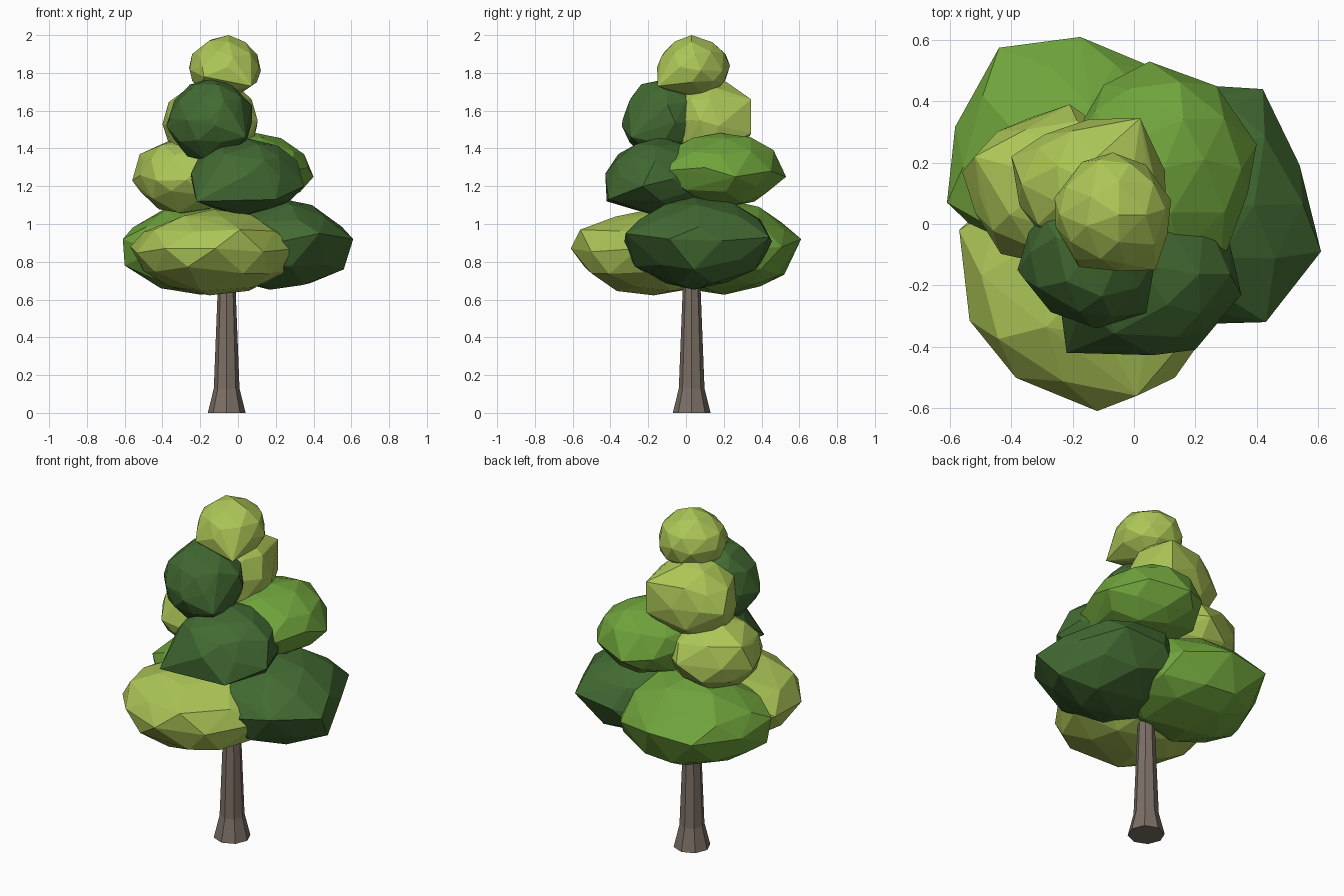
import bpy, bmesh, random
from math import cos, sin, pi
from mathutils import Vector

if "Cube" in bpy.data.objects:
    bpy.data.objects.remove(bpy.data.objects["Cube"])

random.seed(3)


def material(name, rgb):
    m = bpy.data.materials.new(name)
    m.diffuse_color = (*rgb, 1)
    m.use_nodes = True
    m.node_tree.nodes["Principled BSDF"].inputs["Base Color"].default_value = m.diffuse_color
    return m


BARK = material("bark", (0.20, 0.16, 0.13))
DARK = material("dark_leaf", (0.055, 0.145, 0.032))
GREEN = material("green_leaf", (0.16, 0.37, 0.045))
LIGHT = material("light_leaf", (0.41, 0.56, 0.095))


def finish(bm, name, mat):
    bmesh.ops.recalc_face_normals(bm, faces=bm.faces)
    me = bpy.data.meshes.new(name)
    bm.to_mesh(me)
    bm.free()
    me.materials.append(mat)
    bpy.context.collection.objects.link(bpy.data.objects.new(name, me))


def leaf_clump(name, mat, lo, hi, *corners):
    """Faceted boulder in the box lo..hi, with a few corners that stick out."""
    lo, hi = Vector(lo), Vector(hi)
    mid, half = (lo + hi) / 2, (hi - lo) / 2
    bm = bmesh.new()
    bmesh.ops.create_icosphere(bm, subdivisions=2, radius=1)
    points = []
    for v in bm.verts:
        wobble = Vector([random.uniform(-0.1, 0.1) for _ in range(3)])
        p = (v.co + wobble).normalized() * random.uniform(0.93, 1.0)
        p.z *= 1.02
        points.append(mid + Vector([a * b for a, b in zip(p, half)]))
    bm.free()
    # the convex hull keeps the facets large and clean
    bm = bmesh.new()
    for p in points + [Vector(c) for c in corners]:
        bm.verts.new(p)
    hull = bmesh.ops.convex_hull(bm, input=bm.verts[:])
    inner = {g for g in hull["geom_interior"] + hull["geom_unused"]
             if isinstance(g, bmesh.types.BMVert)}
    bmesh.ops.delete(bm, geom=list(inner), context='VERTS')
    finish(bm, name, mat)


# trunk: eight-sided, flared at the foot
bm = bmesh.new()
rings = []
for z, r in [(0, 0.10), (0.13, 0.068), (0.64, 0.048), (1.2, 0.03)]:
    rings.append([bm.verts.new((-0.06 + r * cos(k * pi / 4),
                                0.03 + r * sin(k * pi / 4), z)) for k in range(8)])
for low, up in zip(rings, rings[1:]):
    for k in range(8):
        j = (k + 1) % 8
        bm.faces.new((low[k], low[j], up[j], up[k]))
bm.faces.new(rings[0])
bm.faces.new(rings[-1])
finish(bm, "trunk", BARK)

# lower tier of foliage
leaf_clump("lower_front_leaves", LIGHT, (-0.57, -0.60, 0.62), (0.31, 0.25, 1.08),
           (-0.57, -0.02, 0.88), (-0.12, -0.61, 0.87), (0.01, -0.56, 0.97),
           (0.31, -0.25, 0.87))
leaf_clump("lower_right_leaves", DARK, (-0.19, -0.34, 0.65), (0.58, 0.46, 1.15),
           (0.61, -0.09, 0.92), (0.42, 0.44, 0.93), (0.43, -0.32, 0.95),
           (0.56, 0.04, 0.76))
leaf_clump("lower_back_leaves", GREEN, (-0.61, -0.18, 0.62), (0.24, 0.60, 1.12),
           (-0.61, 0.07, 0.92), (-0.44, 0.575, 0.9), (-0.175, 0.61, 0.92),
           (-0.6, 0.1, 0.78))

# middle tier
leaf_clump("middle_left_leaves", LIGHT, (-0.55, -0.15, 1.04), (0.01, 0.38, 1.46),
           (-0.56, 0.17, 1.23), (-0.52, 0.22, 1.37), (-0.21, 0.39, 1.25))
leaf_clump("middle_front_leaves", DARK, (-0.27, -0.43, 1.04), (0.34, 0.16, 1.46),
           (-0.22, -0.42, 1.12), (0.2, -0.41, 1.13), (0.35, -0.23, 1.2))
leaf_clump("middle_back_leaves", GREEN, (-0.23, -0.15, 1.08), (0.39, 0.52, 1.49),
           (0.40, 0.26, 1.25), (0.05, 0.53, 1.25), (0.28, -0.15, 1.28))

# upper tier and crown
leaf_clump("upper_front_leaves", DARK, (-0.37, -0.34, 1.32), (0.09, 0.12, 1.78),
           (-0.38, -0.15, 1.52), (-0.12, -0.34, 1.52), (0.04, -0.29, 1.46))
leaf_clump("upper_back_leaves", LIGHT, (-0.40, -0.10, 1.28), (0.12, 0.35, 1.78),
           (-0.40, 0.22, 1.53), (0.02, 0.345, 1.66), (0.02, 0.345, 1.48))
leaf_clump("crown_leaves", LIGHT, (-0.27, -0.16, 1.66), (0.13, 0.24, 1.99),
           (-0.05, 0.03, 2.0), (0.07, -0.15, 1.73), (-0.18, -0.14, 1.78))
